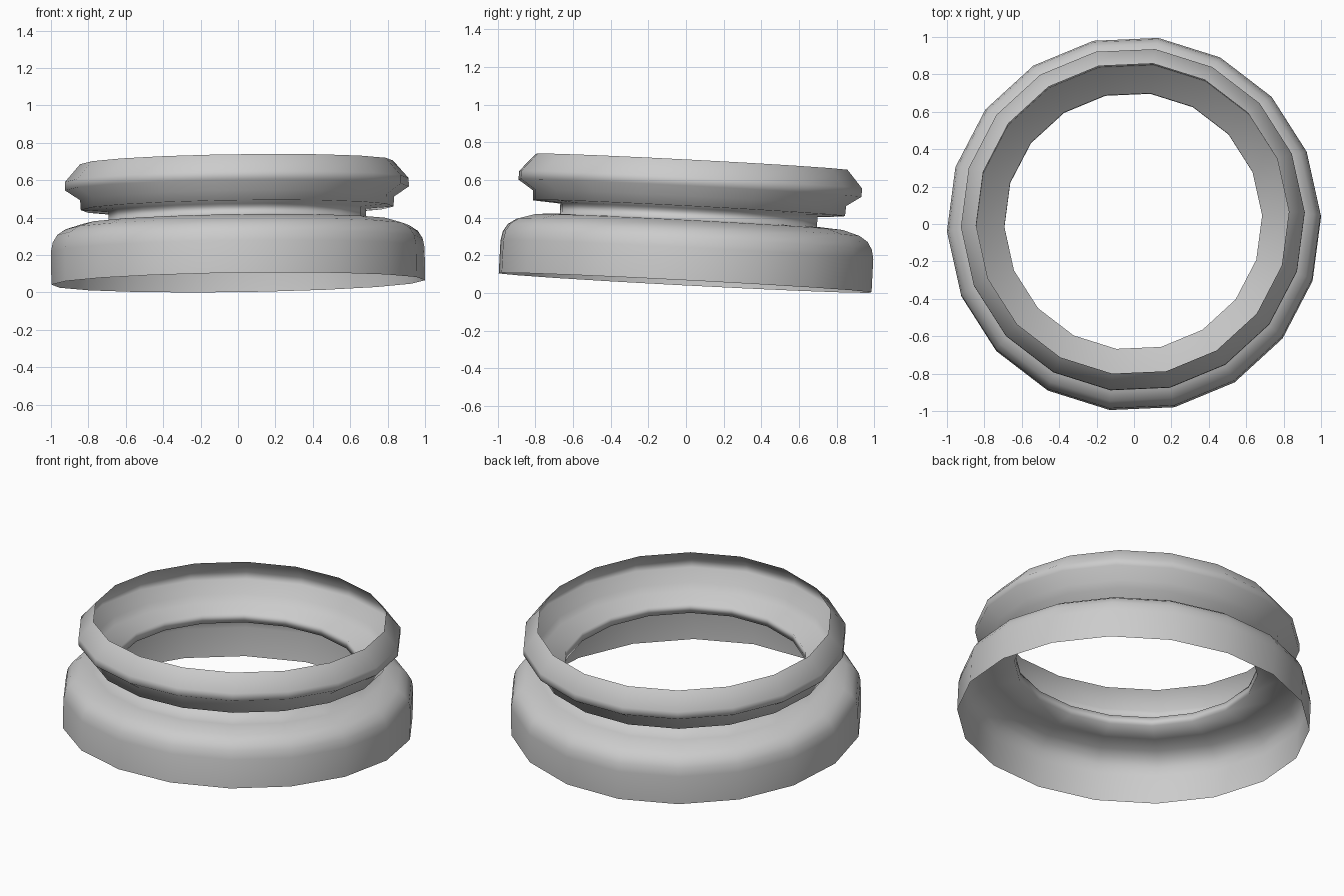
import bpy, bmesh, math
from mathutils import Vector, Matrix

if "Cube" in bpy.data.objects:
    bpy.data.objects.remove(bpy.data.objects["Cube"])

SIDES = 18
PHASE = math.radians(2.5)

# Open shell profile (radius, height along the axis), bottom to top
profile = [
    (1.00, 0.00), (1.00, 0.175), (0.99, 0.225), (0.965, 0.265), (0.92, 0.295),
    (0.83, 0.322), (0.69, 0.332),                  # rounded base shoulder
    (0.69, 0.387), (0.837, 0.397),                 # neck and collar underside
    (0.84, 0.45), (0.92, 0.503), (0.92, 0.548),    # collar and bead
    (0.837, 0.643),                                # open rim
]

# Revolve the profile into quads
bm = bmesh.new()
rings = []
for r, h in profile:
    rings.append([bm.verts.new((r * math.cos(PHASE + i * math.tau / SIDES),
                                r * math.sin(PHASE + i * math.tau / SIDES), h))
                  for i in range(SIDES)])
for low, high in zip(rings, rings[1:]):
    for i in range(SIDES):
        j = (i + 1) % SIDES
        bm.faces.new((low[i], low[j], high[j], high[i])).smooth = True

# Lean the ring slightly, then centre it and stand it on the ground
axis = Vector((-0.014, 0.052, 1)).normalized()
bm.transform(Vector((0, 0, 1)).rotation_difference(axis).to_matrix().to_4x4())
lo = [min(v.co[k] for v in bm.verts) for k in range(3)]
hi = [max(v.co[k] for v in bm.verts) for k in range(3)]
bm.transform(Matrix.Translation((-(lo[0] + hi[0]) / 2, -(lo[1] + hi[1]) / 2, -lo[2])))

mesh = bpy.data.meshes.new("bottle_neck_ring")
bm.to_mesh(mesh)
bm.free()
ring = bpy.data.objects.new("bottle_neck_ring", mesh)
bpy.context.collection.objects.link(ring)
